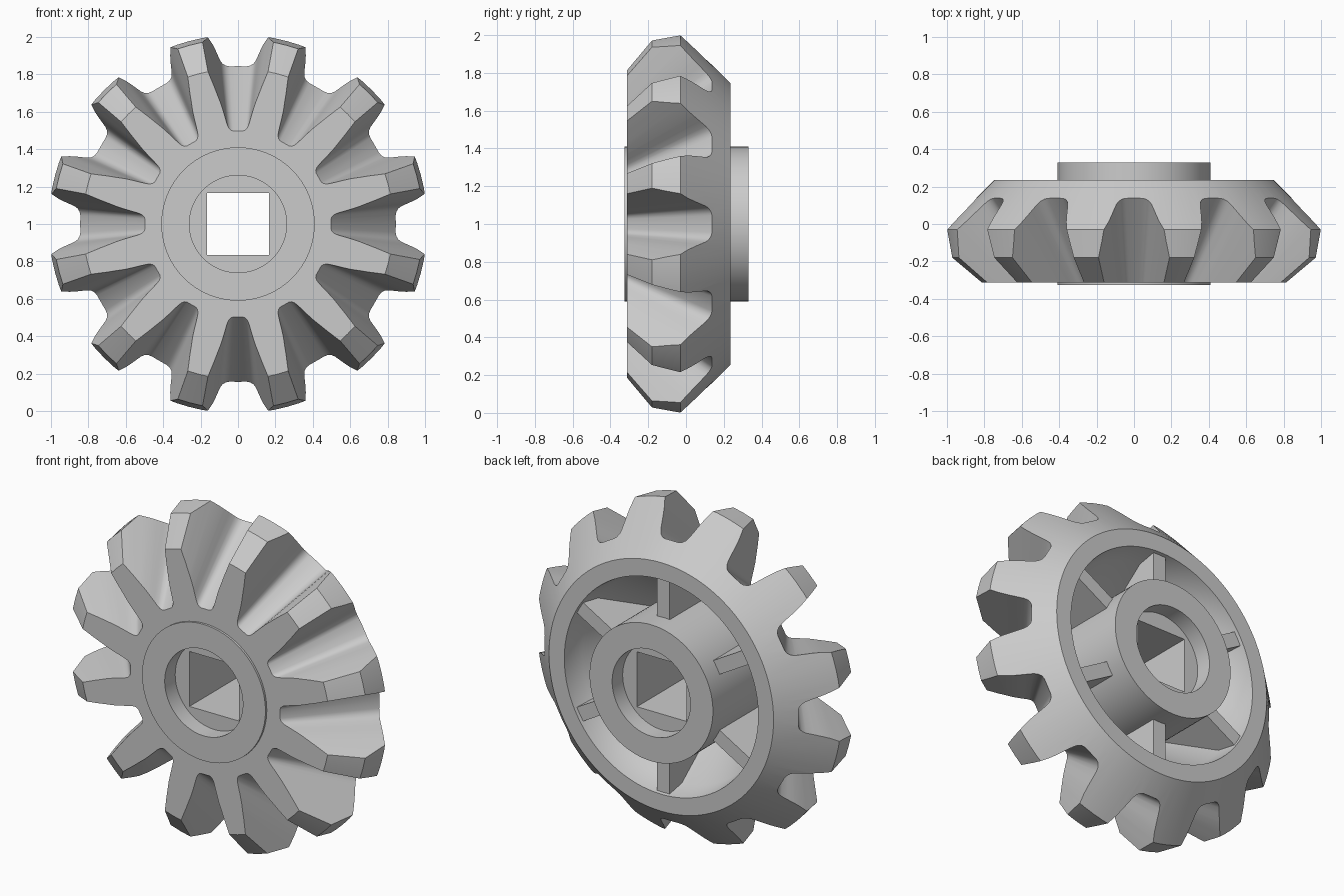
import bpy, bmesh
from math import sin, cos, pi, radians
from mathutils import Matrix, Vector

if "Cube" in bpy.data.objects:
    bpy.data.objects.remove(bpy.data.objects["Cube"])

CENTRE = Vector((0, 0, 1))
APEX = -0.96          # y of the point all tooth gaps taper towards


def finish(bm, name):
    bmesh.ops.recalc_face_normals(bm, faces=bm.faces)
    me = bpy.data.meshes.new(name)
    bm.to_mesh(me)
    bm.free()
    ob = bpy.data.objects.new(name, me)
    ob.location = CENTRE
    bpy.context.collection.objects.link(ob)
    return ob


def loft(bm, ring_a, ring_b):
    a = [bm.verts.new(p) for p in ring_a]
    b = [bm.verts.new(p) for p in ring_b]
    n = len(a)
    bm.faces.new(a)
    bm.faces.new(b[::-1])
    for i in range(n):
        j = (i + 1) % n
        bm.faces.new((a[i], a[j], b[j], b[i]))


def polar(angle, t, r, y):
    """Point at radius r and sideways offset t, angle measured from the top."""
    return Vector((r * sin(angle) + t * cos(angle), y, r * cos(angle) - t * sin(angle)))


# Gear body: turned profile (radius, y) around the y axis
profile = [(0, -.225), (.26, -.225), (.26, -.325), (.41, -.325), (.41, -.312),
           (.83, -.312), (.99, -.18), (1.012, -.03), (.747, .235), (.645, .235),
           (.62, .10), (.41, -.17), (.41, .33), (.26, .33), (.26, .23), (0, .23)]
SEG = 96
bm = bmesh.new()
rings = []
for r, y in profile:
    if r == 0:
        rings.append([bm.verts.new((0, y, 0))] * SEG)
    else:
        rings.append([bm.verts.new(polar(2 * pi * i / SEG, 0, r, y)) for i in range(SEG)])
for a, b in zip(rings, rings[1:]):
    for i in range(SEG):
        j = (i + 1) % SEG
        quad = list(dict.fromkeys((a[i], a[j], b[j], b[i])))
        bm.faces.new(quad)
gear = finish(bm, "gear_body")

# Cutter: twelve tapered tooth gaps and the square axle hole
half = [(.045, .845), (.065, .849), (.083, .86), (.095, .876), (.108, .905),
        (.122, .937), (.138, .969), (.158, 1.0), (.18, 1.035), (.203, 1.068),
        (.225, 1.10), (.25, 1.15), (.26, 1.3)]
gap = half + [(-t, r) for t, r in reversed(half)]
bm = bmesh.new()
for k in range(12):
    ang = radians(30 * k)
    near, far = [[polar(ang, t * s, r * s, APEX + s * (.985 - r - APEX)) for t, r in gap]
                 for s in (.4, 1.3)]
    loft(bm, near, far)
square = [(-.165, -.165), (.165, -.165), (.165, .165), (-.165, .165)]
loft(bm, [(x, -.5, z) for x, z in square], [(x, .5, z) for x, z in square])
cutter = finish(bm, "gap_cutter")
cutter.hide_render = True

mod = gear.modifiers.new("gaps", 'BOOLEAN')
mod.operation = 'DIFFERENCE'
mod.solver = 'EXACT'
mod.object = cutter
bpy.context.view_layer.objects.active = gear
gear.select_set(True)
bpy.ops.object.modifier_apply(modifier=mod.name)
bpy.data.objects.remove(cutter)
bpy.ops.object.shade_smooth_by_angle(angle=radians(28))

# Six ribs bracing the hub inside the hollow back
rib = [(.38, .215), (.66, .215), (.635, .08), (.38, -.21)]
bm = bmesh.new()
for k in range(6):
    ang = radians(60 * k)
    loft(bm, [polar(ang, -.042, r, y) for r, y in rib],
         [polar(ang, .042, r, y) for r, y in rib])
finish(bm, "back_ribs")
